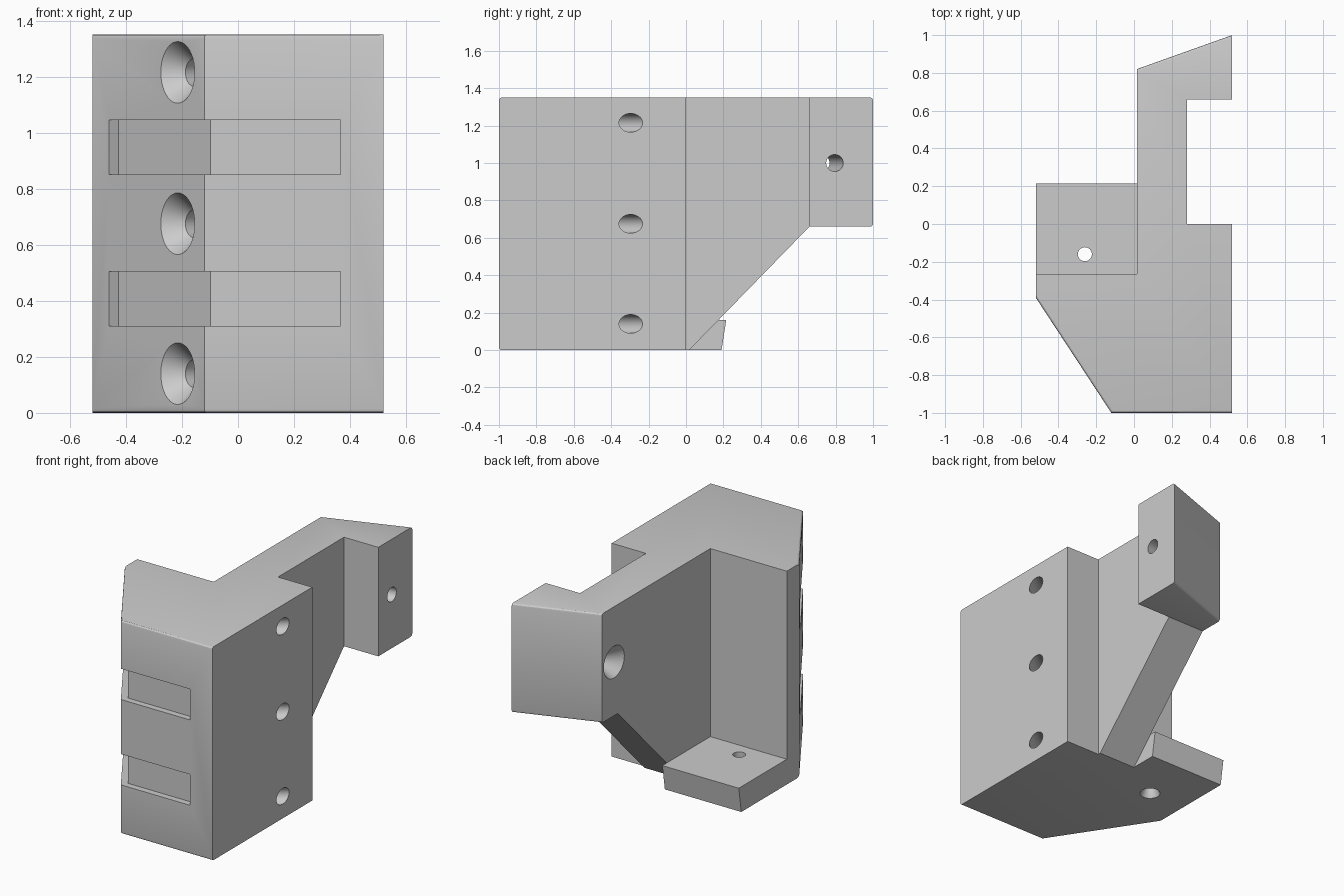
import bpy, bmesh
from mathutils import Vector, Matrix

if "Cube" in bpy.data.objects:
    bpy.data.objects.remove(bpy.data.objects["Cube"], do_unlink=True)

grey = bpy.data.materials.new("light grey")
grey.use_nodes = True
COLOUR = (0.6, 0.6, 0.6, 1)
grey.diffuse_color = COLOUR
grey.node_tree.nodes["Principled BSDF"].inputs["Base Color"].default_value = COLOUR

TOP = 1.35


def make_object(name, bm):
    bmesh.ops.recalc_face_normals(bm, faces=bm.faces)
    mesh = bpy.data.meshes.new(name)
    bm.to_mesh(mesh)
    bm.free()
    obj = bpy.data.objects.new(name, mesh)
    bpy.context.collection.objects.link(obj)
    mesh.materials.append(grey)
    return obj


def prism(name, profile, axis, low, high):
    """Extrude a 2D profile along z (x, y points) or along x (y, z points)."""
    bm = bmesh.new()
    if axis == "z":
        points = [Vector((a, b, low)) for a, b in profile]
        step = Vector((0, 0, high - low))
    else:
        points = [Vector((low, a, b)) for a, b in profile]
        step = Vector((high - low, 0, 0))
    face = bm.faces.new([bm.verts.new(p) for p in points])
    new = bmesh.ops.extrude_face_region(bm, geom=[face])["geom"]
    bmesh.ops.translate(bm, vec=step, verts=[g for g in new if isinstance(g, bmesh.types.BMVert)])
    return make_object(name, bm)


def cone(name, start, end, r1, r2):
    start, end = Vector(start), Vector(end)
    line = end - start
    turn = line.to_track_quat("Z", "Y").to_matrix().to_4x4()
    bm = bmesh.new()
    bmesh.ops.create_cone(bm, cap_ends=True, segments=40, radius1=r1, radius2=r2,
                          depth=line.length,
                          matrix=Matrix.Translation((start + end) / 2) @ turn)
    return make_object(name, bm)


def combine(target, tool, operation="DIFFERENCE"):
    """Apply a boolean and throw the tool away."""
    mod = target.modifiers.new("combine", "BOOLEAN")
    mod.operation = operation
    mod.solver = "EXACT"
    mod.object = tool
    bpy.context.view_layer.update()
    graph = bpy.context.evaluated_depsgraph_get()
    mesh = bpy.data.meshes.new_from_object(target.evaluated_get(graph))
    target.modifiers.clear()
    target.data = mesh
    bpy.data.objects.remove(tool, do_unlink=True)


def drill(target, start, end, radius, sink_axis, sink_radius, depth):
    """Through hole with a countersink at its start."""
    start, end, axis = Vector(start), Vector(end), Vector(sink_axis).normalized()
    run = (end - start).normalized() * 0.1
    combine(target, cone("hole_cutter", start - run * 0.2, end + run, radius, radius))
    flare = (sink_radius - radius) / depth * 0.02
    combine(target, cone("sink_cutter", start - axis * 0.02, start + axis * depth,
                         sink_radius + flare, radius))


# Main plan: front block, arm and rear hook
bracket = prism("bracket", [
    (0.52, -1), (-0.12, -1), (-0.52, -0.39), (-0.52, -0.265), (0.015, -0.265),
    (0.015, 0.82), (0.52, 1), (0.52, 0.66), (0.28, 0.66), (0.28, 0), (0.52, 0)],
    "z", 0, TOP)

# Sloped underside of the arm and hook
combine(bracket, prism("underside_cutter", [
    (-0.08, -0.1), (0.66, 0.66), (1.2, 0.66), (1.2, -0.1)], "x", -1, 1))

# Low shelf in the inner corner
combine(bracket, prism("shelf", [
    (-0.3, 0), (0.19, 0), (0.215, 0.16), (-0.3, 0.16)], "x", -0.52, 0.015), "UNION")

# Rounded rims on the front, angled and rear faces
bm = bmesh.new()
bm.from_mesh(bracket.data)
bmesh.ops.dissolve_limit(bm, angle_limit=0.01, verts=bm.verts, edges=bm.edges)
rims = []
for edge in bm.edges:
    if len(edge.link_faces) != 2:
        continue
    y = (edge.verts[0].co.y + edge.verts[1].co.y) / 2
    side, flat = sorted(edge.link_faces, key=lambda f: abs(f.normal.z))
    n = side.normal
    outer = (n.y < -0.5 and y < -0.3) or (n.y > 0.9 and y > 0.8)
    if outer and abs(n.z) < 0.1 and abs(flat.normal.z) > 0.9:
        rims.append(edge)
bmesh.ops.bevel(bm, geom=rims, offset=0.015, segments=3, profile=0.5, affect="EDGES")
bm.to_mesh(bracket.data)
bm.free()

# Two shallow slots wrapping from the front onto the angled face
for low in (0.31, 0.85):
    combine(bracket, prism("slot_cutter", [
        (0.365, -1.1), (0.365, -0.96), (-0.098, -0.96), (-0.427, -0.458),
        (-0.544, -0.535), (-0.2, -1.1)], "z", low, low + 0.195))

# Countersunk screw holes through the block, hook and shelf
for z in (0.14, 0.675, 1.215):
    drill(bracket, (-0.215, -0.855, z), (0.52, -0.295, z), 0.05, (0.61, 0.4, 0), 0.11, 0.075)
drill(bracket, (0.015, 0.71, 1), (0.52, 0.795, 1), 0.045, (1, 0.17, 0), 0.1, 0.08)
drill(bracket, (-0.26, -0.16, 0), (-0.26, -0.16, 0.16), 0.037, (0, 0, 1), 0.06, 0.05)

bpy.ops.object.select_all(action="DESELECT")
bracket.select_set(True)
bpy.context.view_layer.objects.active = bracket
bpy.ops.object.shade_smooth_by_angle(angle=0.5)
